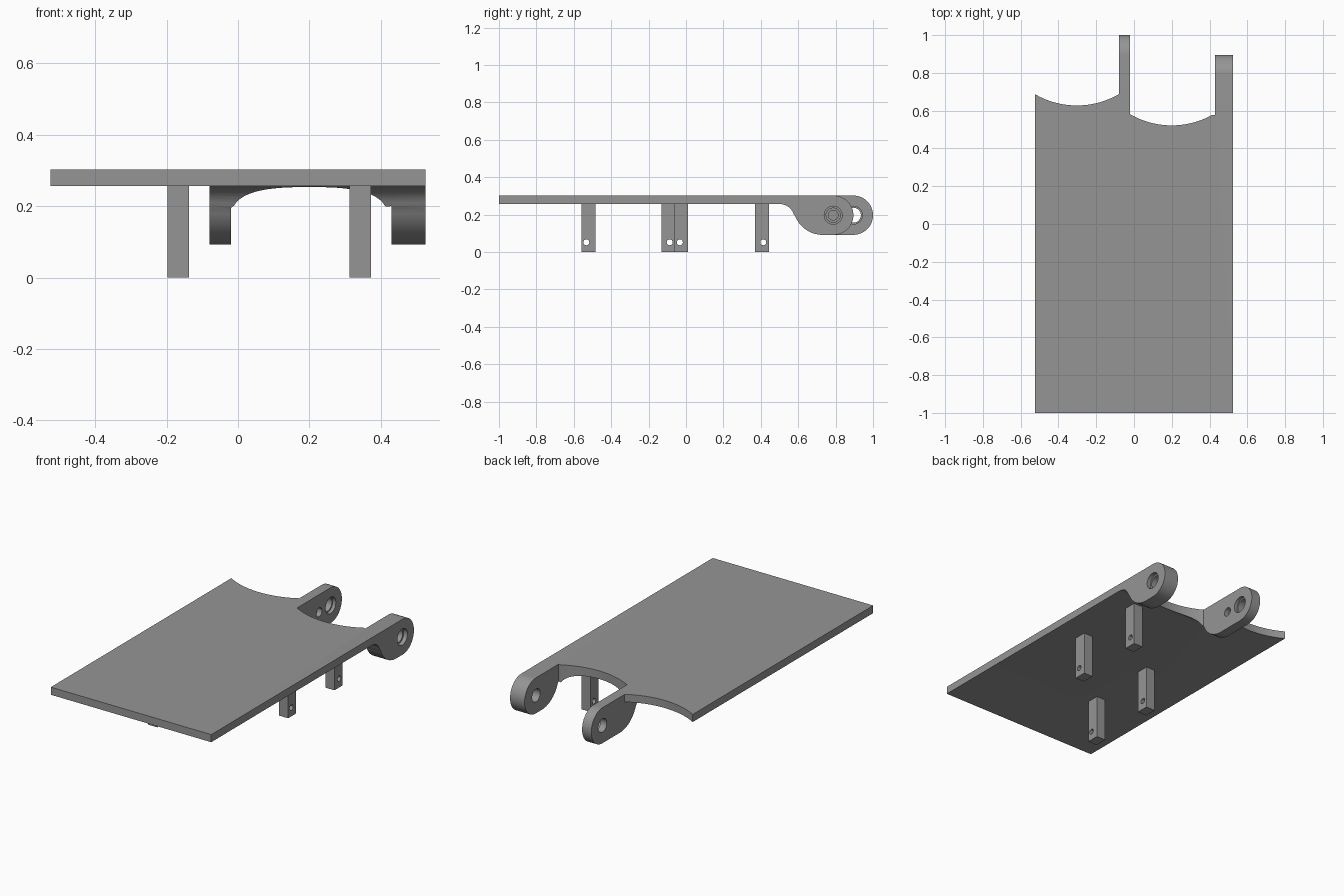
import bpy, bmesh, math
from mathutils import Vector

if "Cube" in bpy.data.objects:
    bpy.data.objects.remove(bpy.data.objects["Cube"])

grey = bpy.data.materials.new("grey")
grey.diffuse_color = (0.3, 0.3, 0.3, 1)
grey.use_nodes = True
grey.node_tree.nodes["Principled BSDF"].inputs["Base Color"].default_value = grey.diffuse_color

# Main levels and lug dimensions
BOTTOM, TOP = 0.257, 0.302
LUG_R, LUG_Z = 0.105, 0.197


def arc(cx, cy, r, a0, a1, n=24):
    """Points along an arc, angles in degrees."""
    return [(cx + r * math.cos(math.radians(a0 + (a1 - a0) * i / n)),
             cy + r * math.sin(math.radians(a0 + (a1 - a0) * i / n))) for i in range(n + 1)]


def prism(name, pts, lo, hi, axis):
    """Extrude a yz outline along x, or an xy outline along z."""
    bm = bmesh.new()
    place = (lambda p: (lo, p[0], p[1])) if axis == 'x' else (lambda p: (p[0], p[1], lo))
    face = bm.faces.new([bm.verts.new(place(p)) for p in pts])
    ext = bmesh.ops.extrude_face_region(bm, geom=[face])
    move = Vector((hi - lo, 0, 0)) if axis == 'x' else Vector((0, 0, hi - lo))
    bmesh.ops.translate(bm, vec=move, verts=[g for g in ext['geom'] if isinstance(g, bmesh.types.BMVert)])
    bmesh.ops.recalc_face_normals(bm, faces=bm.faces)
    me = bpy.data.meshes.new(name)
    bm.to_mesh(me)
    bm.free()
    me.materials.append(grey)
    ob = bpy.data.objects.new(name, me)
    bpy.context.collection.objects.link(ob)
    return ob


def boolean(ob, other, op='DIFFERENCE'):
    """Apply a boolean and remove the helper."""
    mod = ob.modifiers.new("bool", 'BOOLEAN')
    mod.operation, mod.solver, mod.object = op, 'EXACT', other
    bpy.context.view_layer.objects.active = ob
    bpy.ops.object.modifier_apply(modifier=mod.name)
    bpy.data.objects.remove(other)


def bore(ob, y, z, r, x0, x1, n=32):
    boolean(ob, prism("bore_cutter", arc(y, z, r, 0, 360, n)[:-1], x0, x1, 'x'))


# Deck and lugs: side profile with the S-curve underside and round end
profile = [(-1, TOP), (-1, BOTTOM)]
profile += arc(0.50, 0.177, 0.08, 90, 17.6, 10)
profile += arc(0.73, 0.249, 0.157, 197.6, 270, 16)[1:]
profile += arc(1 - LUG_R, LUG_Z, LUG_R, -90, 90)
deck = prism("deck", profile, -0.08, 0.525, 'x')

# Curved notch between the lugs, with a short flat at its right end
notch = [(-0.02, 1.2)] + arc(0.20, 0.962, 0.44, 210, 299.3)
notch = [(-0.02, 1.2)] + [p for p in arc(0.20, 0.962, 0.44, 240, 299.3)] + [(0.43, 0.577), (0.43, 1.2)]
boolean(deck, prism("notch_cutter", notch, 0, 0.5, 'z'))

# Shorter right lug
end = arc(0.895 - LUG_R, LUG_Z, LUG_R, -90, 90) + [(0.79, 0.5), (1.2, 0.5), (1.2, -0.1), (0.79, -0.1)]
boolean(deck, prism("end_cutter", end, 0.42, 0.6, 'x'))

# Left half of the deck with its own curved rear edge
left = [(-0.525, -1), (-0.08, -1)] + arc(-0.3025, 1.07, 0.4425, -59.8, -120.2)
boolean(deck, prism("left_slab", left, BOTTOM, TOP, 'z'), 'UNION')

# Stepped pin holes and the blind pocket in the left lug
bore(deck, 0.787, 0.197, 0.038, 0.35, 0.6)
bore(deck, 0.787, 0.197, 0.048, 0.50, 0.6)
bore(deck, 0.895, 0.197, 0.040, -0.2, 0.1)
bore(deck, 0.895, 0.197, 0.048, -0.04, 0.1)
bore(deck, 0.787, 0.197, 0.026, -0.05, 0.1)

# Four posts below the deck, each with a cross hole
posts = []
for side, x, rows in (("left", -0.167, ((-0.56, -0.533), (-0.13, -0.087))),
                      ("right", 0.3425, ((-0.063, -0.033), (0.37, 0.413)))):
    for end_name, (y, hole) in zip(("front", "back"), rows):
        post = prism(f"{side}_{end_name}_post",
                     [(y, 0), (y + 0.075, 0), (y + 0.075, BOTTOM), (y, BOTTOM)], x - 0.03, x + 0.03, 'x')
        bore(post, hole, 0.052, 0.016, x - 0.1, x + 0.1, 20)
        posts.append(post)

for ob in [deck] + posts:
    bpy.ops.object.select_all(action='DESELECT')
    ob.select_set(True)
    bpy.context.view_layer.objects.active = ob
    bpy.ops.object.shade_smooth_by_angle(angle=math.radians(30))
